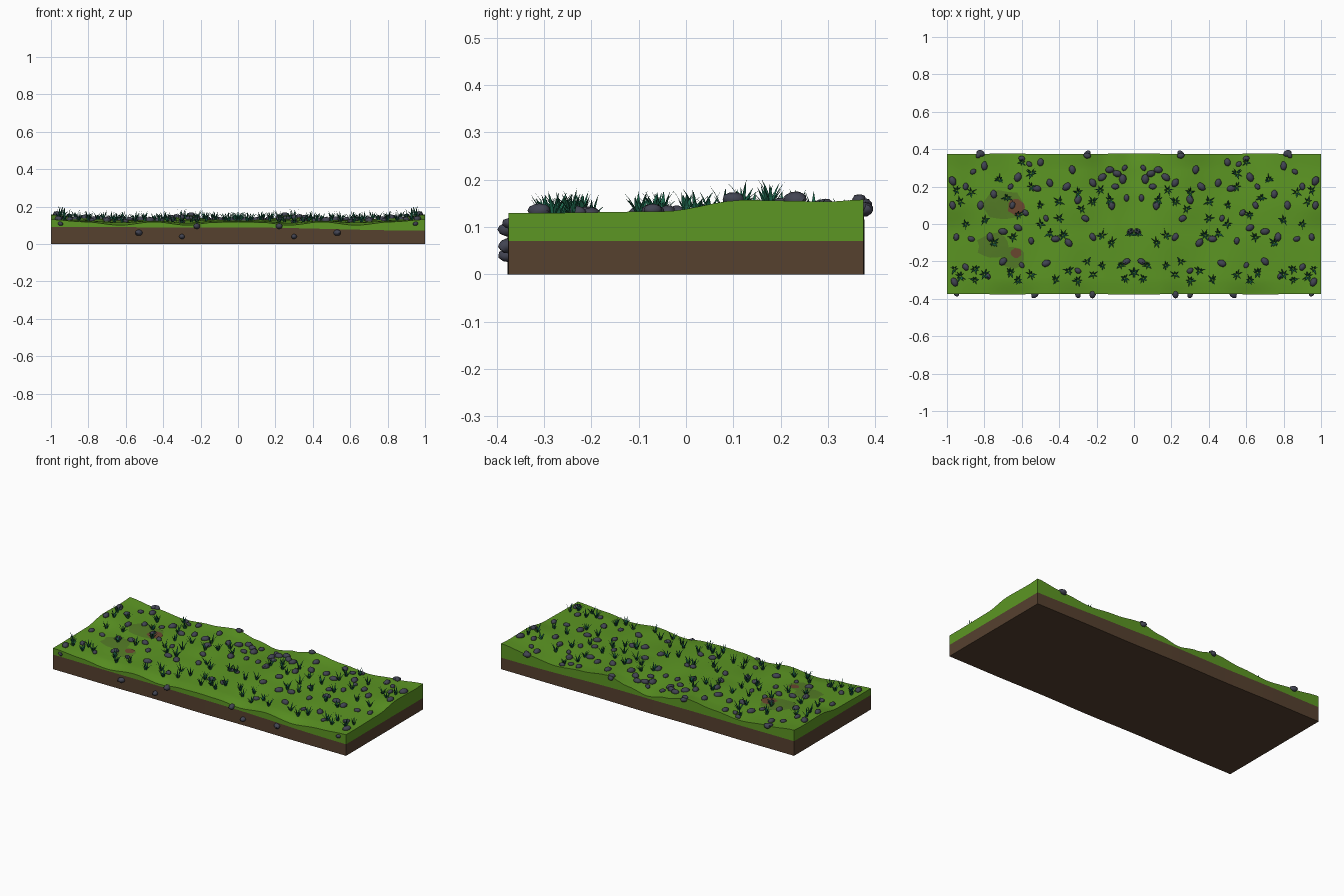
import bpy, bmesh, math, random
from mathutils import Vector, Matrix

if "Cube" in bpy.data.objects:
    bpy.data.objects.remove(bpy.data.objects["Cube"])

random.seed(7)
HX, HY = 1.0, 0.375


def material(name, r, g, b):
    def lin(c):
        c /= 255
        return c / 12.92 if c <= 0.04045 else ((c + 0.055) / 1.055) ** 2.4
    m = bpy.data.materials.new(name)
    m.diffuse_color = (lin(r), lin(g), lin(b), 1)
    m.use_nodes = True
    m.node_tree.nodes["Principled BSDF"].inputs["Base Color"].default_value = m.diffuse_color
    return m


GRASS = material("grass green", 92, 150, 35)
DIRT = material("dirt brown", 86, 65, 47)
BLADE = material("teal blade", 28, 100, 74)
STONE = material("blue grey stone", 66, 68, 82)
PATCH = material("olive patch", 84, 124, 38)
RED = material("red earth", 108, 72, 48)


def make(name, bm, mat, smooth=False, mirror=False):
    me = bpy.data.meshes.new(name)
    bm.to_mesh(me)
    bm.free()
    ob = bpy.data.objects.new(name, me)
    bpy.context.collection.objects.link(ob)
    me.materials.append(mat)
    if smooth:
        bpy.ops.object.select_all(action='DESELECT')
        bpy.context.view_layer.objects.active = ob
        ob.select_set(True)
        bpy.ops.object.shade_smooth_by_angle(angle=math.radians(40))
    if mirror:
        m = ob.modifiers.new("mirror", 'MIRROR')
        m.use_mirror_merge = False
    return ob


# Terrain heights: control rows over y, columns over |x|
COLS = [0, 0.13, 0.27, 0.45, 0.63, 0.82, 1.0]
ROWS = [(-0.375, [.118, .115, .100, .118, .100, .118, .130]),
        (-0.300, [.124, .122, .112, .124, .115, .124, .130]),
        (-0.050, [.125, .130, .126, .122, .126, .130, .133]),
        (0.120, [.120, .130, .138, .128, .128, .138, .157]),
        (0.300, [.110, .125, .145, .130, .122, .135, .154]),
        (0.375, [.102, .125, .155, .135, .120, .138, .158])]


def ease(keys, vals, t):
    t = min(max(t, keys[0]), keys[-1])
    for i in range(len(keys) - 1):
        if t <= keys[i + 1]:
            f = (t - keys[i]) / (keys[i + 1] - keys[i])
            f = f * f * (3 - 2 * f)
            return vals[i] * (1 - f) + vals[i + 1] * f


def height(x, y):
    return ease([r[0] for r in ROWS], [ease(COLS, r[1], abs(x)) for r in ROWS], y)


def seam(x, y):
    return ease([-1, 0, 1], [.090, .088, .071], x)


def slab(name, low, high, mat):
    """Closed layer between two height functions with slightly wavy long sides."""
    nx, ny = 72, 26
    bm = bmesh.new()
    grids = []
    for fn in (low, high):
        g = []
        for i in range(nx + 1):
            x = -HX + 2 * HX * i / nx
            wave = 1 + 0.005 * math.cos(9 * x) * (1 - x * x)
            col = []
            for j in range(ny + 1):
                y = -HY + 2 * HY * j / ny
                col.append(bm.verts.new((x, y * wave, fn(x, y))))
            g.append(col)
        grids.append(g)
    a, b = grids
    for i in range(nx):
        for j in range(ny):
            bm.faces.new((a[i][j], a[i][j + 1], a[i + 1][j + 1], a[i + 1][j]))
            bm.faces.new((b[i][j], b[i + 1][j], b[i + 1][j + 1], b[i][j + 1]))
        for j in (0, ny):
            bm.faces.new((a[i][j], a[i + 1][j], b[i + 1][j], b[i][j]))
    for j in range(ny):
        for i in (0, nx):
            bm.faces.new((a[i][j], a[i][j + 1], b[i][j + 1], b[i][j]))
    bmesh.ops.recalc_face_normals(bm, faces=bm.faces)
    make(name, bm, mat, smooth=True)


slab("dirt_base", lambda x, y: 0, seam, DIRT)
slab("grass_layer", seam, height, GRASS)

# Bare patches draped over the left part of the ground
def patches(name, spots, mat, lift):
    bm = bmesh.new()
    for cx, cy, rx, ry in spots:
        n = 14
        rings = []
        wob = [random.uniform(0.85, 1.1) for _ in range(n)]
        for k in (0.4, 0.7, 1.0):
            ring = []
            for i in range(n):
                t = math.tau * i / n
                x = cx + rx * k * wob[i] * math.cos(t)
                y = cy + ry * k * wob[i] * math.sin(t)
                ring.append(bm.verts.new((x, y, height(x, y) + lift)))
            rings.append(ring)
        bm.faces.new(rings[0])
        for p, q in zip(rings, rings[1:]):
            for i in range(n):
                bm.faces.new((p[i], q[i], q[(i + 1) % n], p[(i + 1) % n]))
    make(name, bm, mat)


patches("olive_patches", [(-.70, .10, .12, .085), (-.75, -.12, .09, .07),
                          (-.65, -.18, .07, .06)], PATCH, 0.003)
patches("red_patches", [(-.63, .09, .045, .045), (-.63, -.155, .03, .025)], RED, 0.005)

# Stones: right-half positions, mirrored to the left
STONES = [(.05, .30), (.09, .27), (.13, .29), (.17, .25), (.25, .365), (.06, .24),
          (.10, .20), (.33, .29), (.36, .20), (.22, .22), (.45, .22), (.50, .33),
          (.52, .19), (.56, .32), (.60, .35), (.62, .25), (.65, .10), (.58, .06),
          (.66, .20), (.80, .31), (.83, .37), (.86, .28), (.75, .16), (.82, .10),
          (.90, .20), (.97, .23), (.97, .10), (.95, -.07), (.87, -.08), (.77, -.07),
          (.70, -.04), (.62, -.02), (.55, -.09), (.42, -.08), (.47, .03), (.30, .13),
          (.26, .03), (.22, -.07), (.12, .10), (.02, -.04), (.04, .14), (.35, -.10),
          (.60, -.22), (.47, -.21), (.78, -.28), (.96, -.31), (.90, -.23), (.70, -.20),
          (.30, -.25), (.04, -.20)]
WALL_STONES = [(.53, -.376, .06), (.30, -.376, .04), (.22, -.374, .095), (.95, -.373, .108),
               (.82, .378, .138), (.25, .376, .147)]


def add_stone(bm, x, y, z):
    s = random.uniform(0.015, 0.023)
    ang = random.uniform(0, math.pi)
    mat = (Matrix.Translation((x, y, z)) @ Matrix.Rotation(ang, 4, 'Z')
           @ Matrix.Rotation(random.uniform(-.3, .3), 4, 'X')
           @ Matrix.Diagonal((s * 1.15, s * 0.85, s * 0.75, 1)))
    res = bmesh.ops.create_icosphere(bm, subdivisions=2, radius=1, matrix=mat)
    for v in res["verts"]:
        v.co += Vector([random.uniform(-1, 1) for _ in range(3)]) * s * 0.06


bm = bmesh.new()
for x, y in STONES:
    add_stone(bm, x, y, height(x, y) + 0.004)
for p in WALL_STONES:
    add_stone(bm, *p)
make("stones", bm, STONE, smooth=True, mirror=True)

# Grass tufts: curved pointed blades fanning out of each position, mirrored
TUFTS = [(.02, -.05), (.0, -.26), (.07, -.22), (.05, -.29), (.12, -.10), (.17, -.06),
         (.17, -.22), (.22, -.27), (.25, -.20), (.30, -.30), (.35, -.25), (.42, -.30),
         (.38, -.06), (.40, .03), (.45, -.05), (.28, .08), (.30, .17), (.22, .12),
         (.18, .18), (.13, .13), (.40, .12), (.50, .10), (.55, .20), (.55, .27),
         (.60, .33), (.68, .14), (.62, .05), (.72, .24), (.55, -.27), (.62, -.30),
         (.66, -.26), (.80, -.27), (.85, -.24), (.85, -.30), (.93, -.28), (.96, -.24),
         (.75, -.10), (.65, -.07), (.90, .0), (.93, .12), (.87, .17), (.95, .18),
         (.80, .02), (.50, .0)]


def add_blade(bm, x, y, ang, length, lean, width):
    out = Vector((math.cos(ang), math.sin(ang), 0))
    side = Vector((-out.y, out.x, 0))
    base = Vector((x, y, height(x, y) - 0.004)) + out * 0.004
    prev = None
    for t, w in ((0, 0.6), (0.35, 1.0), (0.7, 0.65)):
        c = base + out * lean * t ** 1.6 + Vector((0, 0, length * t))
        # shallow V fold along the middle of the blade
        row = [bm.verts.new(c - side * width * w), bm.verts.new(c - out * width * 0.3 * w),
               bm.verts.new(c + side * width * w)]
        if prev:
            for k in (0, 1):
                bm.faces.new((prev[k], prev[k + 1], row[k + 1], row[k]))
        prev = row
    tip = bm.verts.new(base + out * lean + Vector((0, 0, length)))
    for k in (0, 1):
        bm.faces.new((prev[k], prev[k + 1], tip))


bm = bmesh.new()
for x, y in TUFTS:
    a0 = random.uniform(0, math.tau)
    n = random.randint(6, 8)
    for i in range(n):
        ang = a0 + math.tau * i / n + random.uniform(-.3, .3)
        add_blade(bm, x, y, ang, random.uniform(0.028, 0.056),
                  random.uniform(0.015, 0.034), random.uniform(0.003, 0.0055))
for v in bm.verts:
    v.co.x = min(v.co.x, HX)
make("grass_tufts", bm, BLADE, mirror=True)
